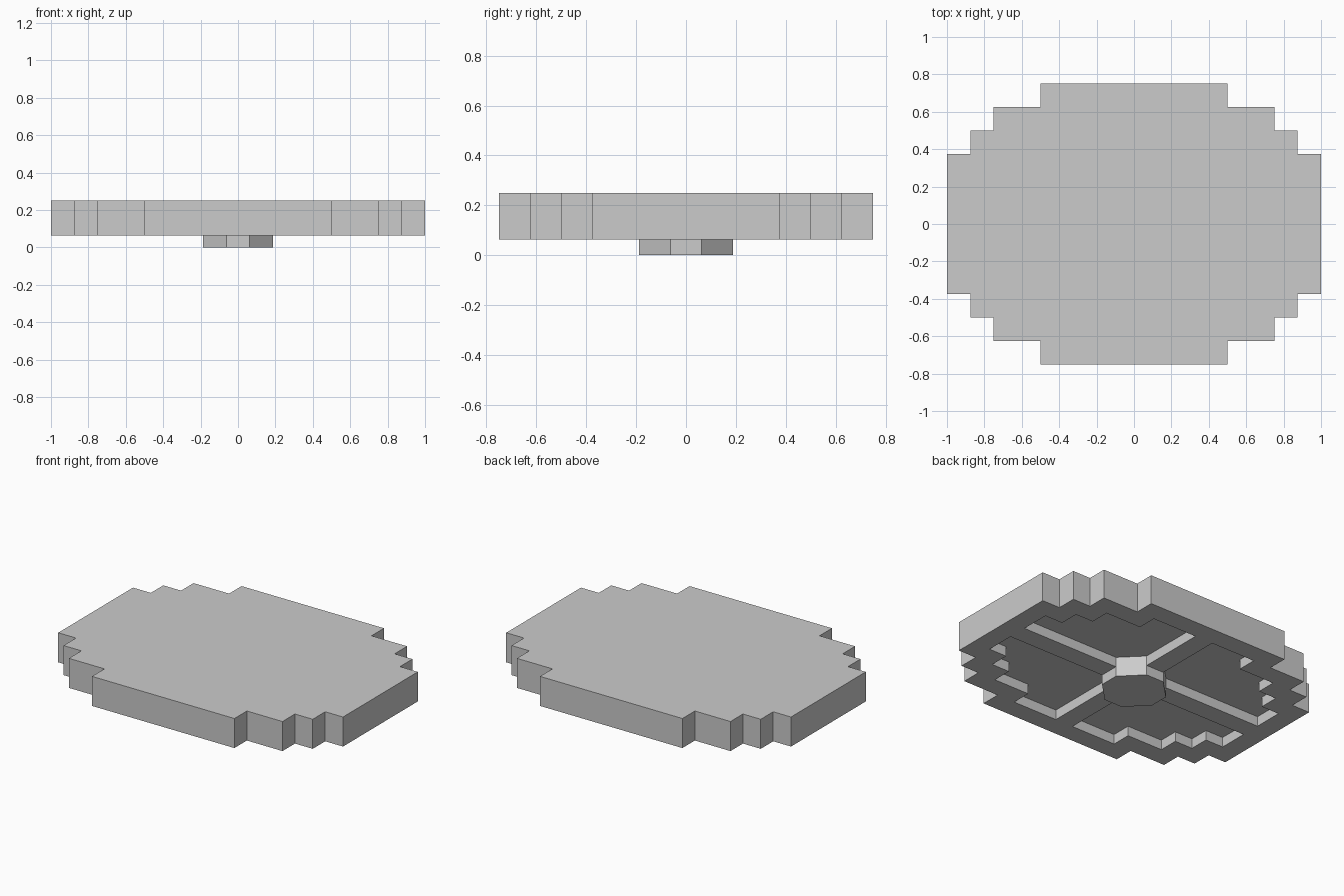
import bpy, bmesh

if "Cube" in bpy.data.objects:
    bpy.data.objects.remove(bpy.data.objects["Cube"])

# One quarter of the part is modelled, then mirrored in x and y.
HUB_Z, RIM_Z, CEIL_Z, TOP_Z = 0.0, 0.0625, 0.125, 0.25
RIB, HUB = 0.0625, 0.1875

# Stepped outer edge and the matching pocket edge, from the x axis to the y axis
outer = [(1, 0), (1, .375), (.875, .375), (.875, .5), (.75, .5),
         (.75, .625), (.5, .625), (.5, .75), (0, .75)]
pocket = [(HUB, RIB), (.875, RIB), (.875, .25), (.75, .25), (.75, .375),
          (.625, .375), (.625, .5), (.375, .5), (.375, .625), (RIB, .625), (RIB, HUB)]
hub = [(HUB, 0), (HUB, RIB), (RIB, HUB), (0, HUB)]

bm = bmesh.new()


def face(points):
    bm.faces.new([bm.verts.new(p) for p in points])


def flat(points, z):
    face([(x, y, z) for x, y in points])


def wall(points, z0, z1):
    for (ax, ay), (bx, by) in zip(points, points[1:]):
        face([(ax, ay, z0), (bx, by, z0), (bx, by, z1), (ax, ay, z1)])


# Top deck and outer wall
flat([(0, 0)] + outer, TOP_Z)
wall(outer, RIM_Z, TOP_Z)

# Underside rim and cross ribs, as one face around the pocket
flat(hub[:1] + outer + hub[-1:] + pocket[::-1], RIM_Z)

# Pocket walls (closed by the hub's slanted side) and ceiling
wall(pocket + pocket[:1], RIM_Z, CEIL_Z)
flat(pocket, CEIL_Z)

# Central eight-sided hub
wall(hub, HUB_Z, RIM_Z)
flat([(0, 0)] + hub, HUB_Z)

for axis in 'XY':
    bmesh.ops.mirror(bm, geom=bm.verts[:] + bm.edges[:] + bm.faces[:],
                     axis=axis, merge_dist=0.0001)
bmesh.ops.remove_doubles(bm, verts=bm.verts[:], dist=0.0001)
bmesh.ops.recalc_face_normals(bm, faces=bm.faces[:])

mesh = bpy.data.meshes.new("stepped_plate")
bm.to_mesh(mesh)
bm.free()
plate = bpy.data.objects.new("stepped_plate", mesh)
bpy.context.collection.objects.link(plate)
